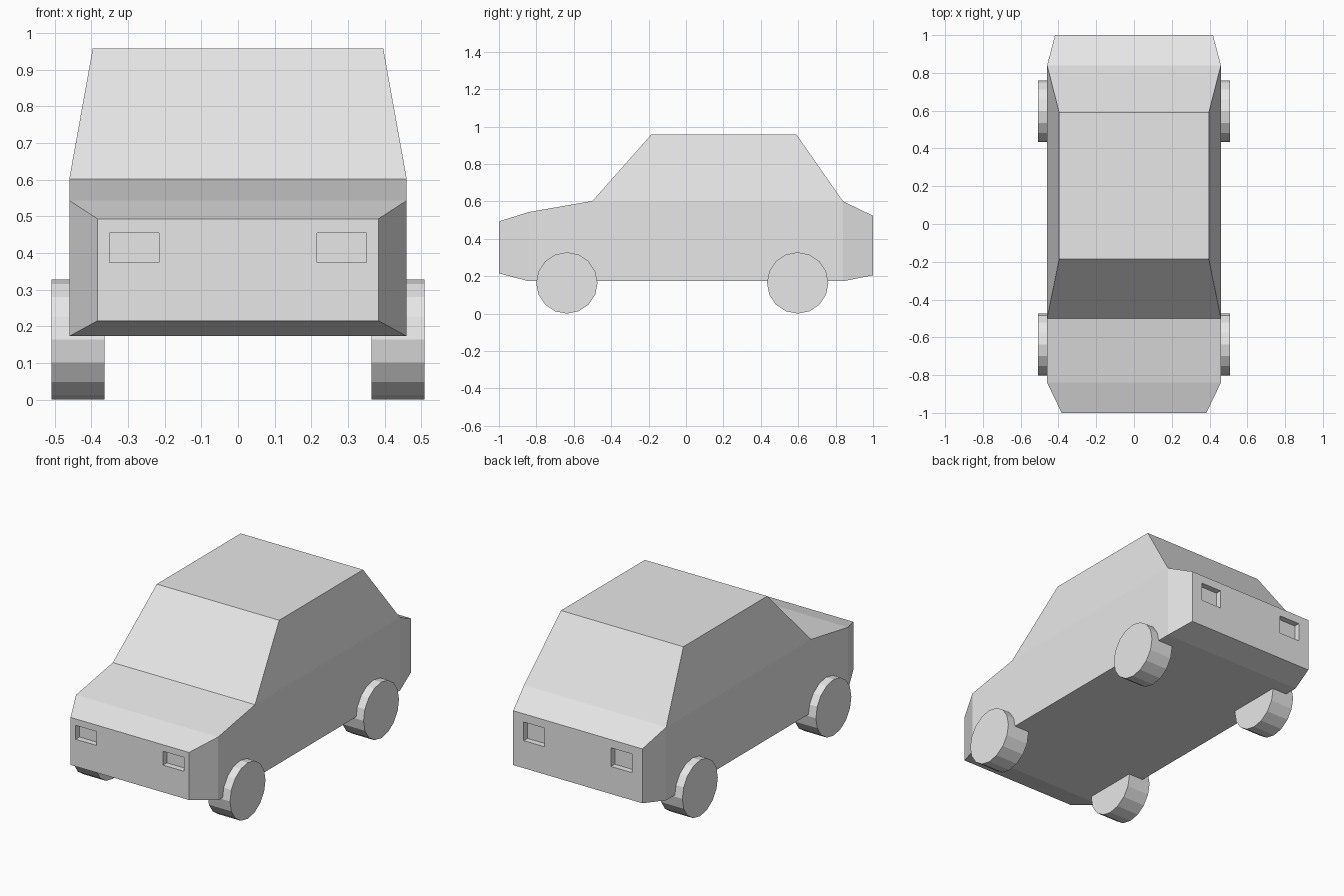
import bpy, bmesh, math
from mathutils import Matrix, Vector

old = bpy.data.objects.get("Cube")
if old:
    bpy.data.objects.remove(old, do_unlink=True)

grey = bpy.data.materials.new("plain_grey")
grey.use_nodes = True
grey.diffuse_color = (0.8, 0.8, 0.8, 1)
grey.node_tree.nodes["Principled BSDF"].inputs["Base Color"].default_value = (0.8, 0.8, 0.8, 1)


def finish(bm, name):
    """Turn a bmesh into a flat-shaded object."""
    bmesh.ops.recalc_face_normals(bm, faces=bm.faces[:])
    mesh = bpy.data.meshes.new(name)
    bm.to_mesh(mesh)
    bm.free()
    mesh.materials.append(grey)
    obj = bpy.data.objects.new(name, mesh)
    bpy.context.collection.objects.link(obj)
    return obj


def box(bm, low, high):
    low, high = Vector(low), Vector(high)
    matrix = Matrix.Translation((low + high) / 2) @ Matrix.Diagonal((*(high - low), 1))
    bmesh.ops.create_cube(bm, size=1, matrix=matrix)


# Lower body: rectangular sections (y, half width, bottom, top) from nose to tail
sections = [
    (-1.0, 0.383, 0.215, 0.493),
    (-0.84, 0.46, 0.173, 0.543),
    (-0.5, 0.46, 0.173, 0.602),
    (0.84, 0.46, 0.173, 0.60),
    (1.0, 0.418, 0.205, 0.523),
]
bm = bmesh.new()
rings = [[bm.verts.new(p) for p in ((-w, y, lo), (w, y, lo), (w, y, hi), (-w, y, hi))]
         for y, w, lo, hi in sections]
for i, (a, b) in enumerate(zip(rings, rings[1:])):
    for k in range(4):
        if (i, k) != (2, 2):              # the cabin replaces this top panel
            n = (k + 1) % 4
            bm.faces.new((a[k], a[n], b[n], b[k]))
bm.faces.new(rings[0])
bm.faces.new(rings[-1])

# Cabin: tapers from the belt line up to the roof
belt = [rings[2][3], rings[2][2], rings[3][2], rings[3][3]]
roof = [bm.verts.new((x, y, 0.958)) for x, y in
        ((-0.396, -0.185), (0.396, -0.185), (0.396, 0.59), (-0.396, 0.59))]
for k in range(4):
    n = (k + 1) % 4
    bm.faces.new((belt[k], belt[n], roof[n], roof[k]))
bm.faces.new(roof)
body = finish(bm, "car_body")

# Recessed lamps: cut square pockets into both ends
depth = 0.035
bm = bmesh.new()
for x in (-0.35, 0.215):
    box(bm, (x, -1.1, 0.374), (x + 0.135, -1 + depth, 0.455))
    box(bm, (x, 1 - depth, 0.366), (x + 0.135, 1.1, 0.475))
cutter = finish(bm, "lamp_cutter")
cutter.hide_render = True
cut = body.modifiers.new("lamp_pockets", "BOOLEAN")
cut.operation = "DIFFERENCE"
cut.solver = "EXACT"
cut.object = cutter
bpy.context.view_layer.objects.active = body
bpy.ops.object.modifier_apply(modifier=cut.name)
bpy.data.objects.remove(cutter, do_unlink=True)

# Wheels: sixteen-sided drums partly sunk into the body
radius, inner, outer = 0.164, 0.364, 0.509
for end, y in (("front", -0.637), ("rear", 0.597)):
    for side, sign in (("left", 1), ("right", -1)):
        bm = bmesh.new()
        place = (Matrix.Translation((sign * (inner + outer) / 2, y, radius))
                 @ Matrix.Rotation(math.pi / 2, 4, "Y"))
        bmesh.ops.create_cone(bm, cap_ends=True, segments=16, radius1=radius,
                              radius2=radius, depth=outer - inner, matrix=place)
        finish(bm, f"{end}_{side}_wheel")
